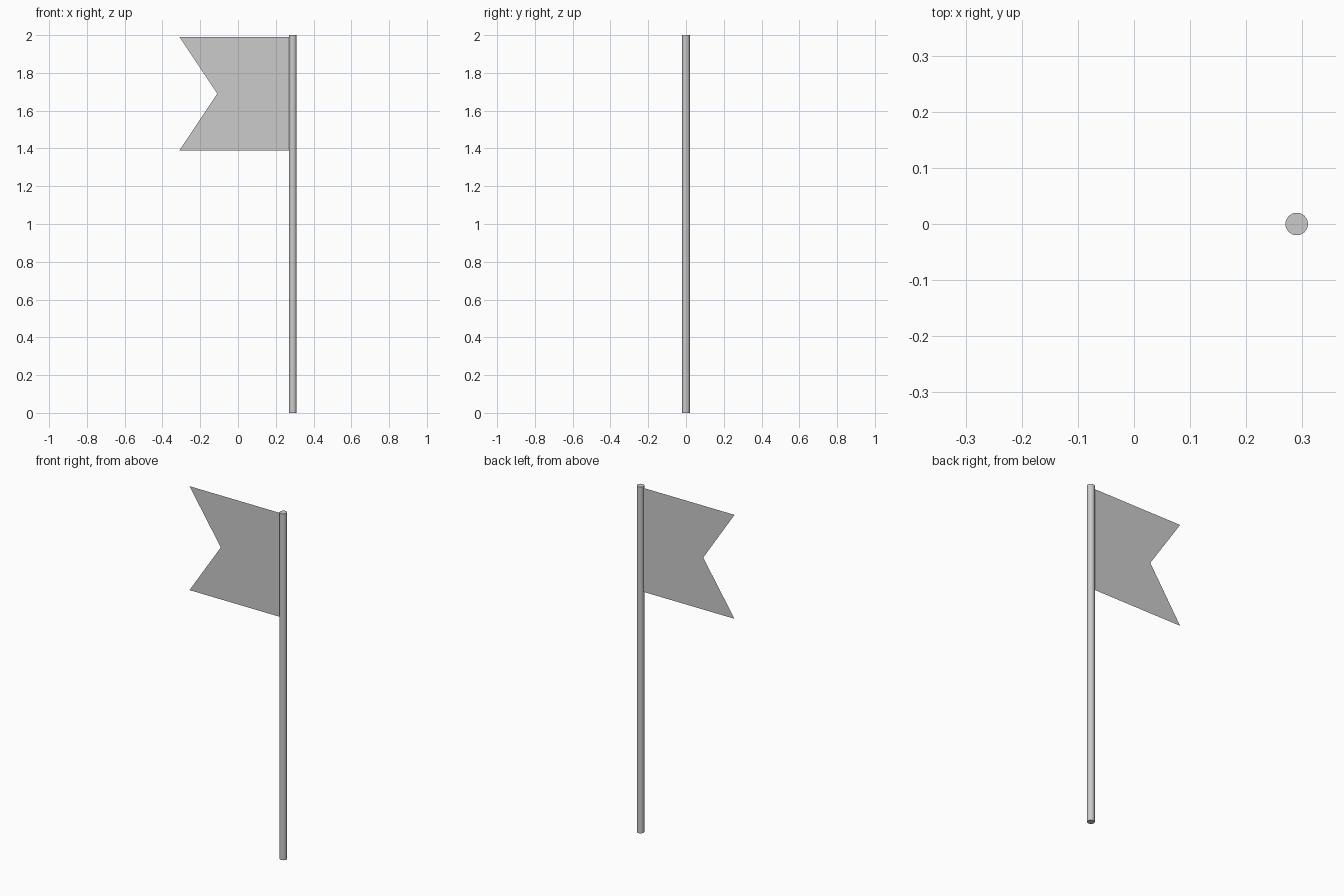
import bpy
import math

if "Cube" in bpy.data.objects:
    bpy.data.objects.remove(bpy.data.objects["Cube"])

POLE_X = 0.29

# Pole: slim capped cylinder
bpy.ops.mesh.primitive_cylinder_add(vertices=32, radius=0.02, depth=2.0,
                                    location=(POLE_X, 0, 1.0))
pole = bpy.context.object
pole.name = "pole"
bpy.ops.object.shade_smooth_by_angle(angle=math.radians(30))

# Flag: thin swallow-tailed sheet reaching the pole's axis
top, bottom, tail, notch = 1.99, 1.39, -0.31, -0.11
middle = (top + bottom) / 2
verts = [(x, 0, z) for x, z in (
    (POLE_X, bottom), (POLE_X, middle), (POLE_X, top),
    (tail, top), (notch, middle), (tail, bottom))]
mesh = bpy.data.meshes.new("flag")
mesh.from_pydata(verts, [], [(0, 1, 4, 5), (1, 2, 3, 4)])
flag = bpy.data.objects.new("flag", mesh)
bpy.context.collection.objects.link(flag)
